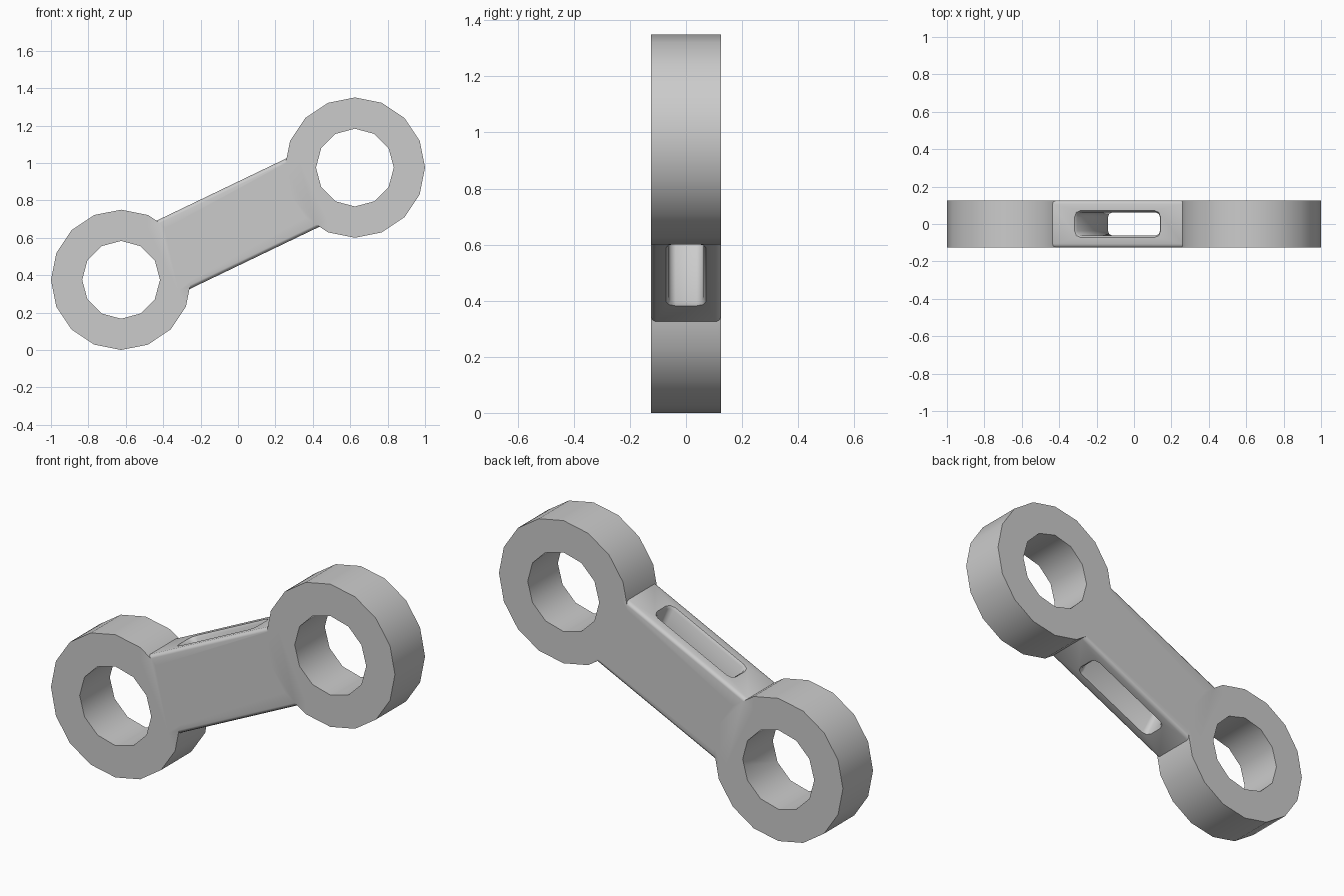
import bpy
from math import pi, atan2, radians, sin, cos
from mathutils import Matrix
import bmesh

if "Cube" in bpy.data.objects:
    bpy.data.objects.remove(bpy.data.objects["Cube"])

T = 0.125                                   # half thickness
ENDS = [(-0.625, 0.375), (0.625, 0.975)]    # eye centres (x, z)
ANG = atan2(0.6, 1.25)                      # tilt of the bar
PLACE = Matrix.Translation((0, 0, 0.675)) @ Matrix.Rotation(-ANG, 4, 'Y')


def eye_cylinder(name, centre, radius, half, sides):
    bpy.ops.mesh.primitive_cylinder_add(vertices=sides, radius=radius, depth=2 * half,
                                        location=(centre[0], 0, centre[1]),
                                        rotation=(pi / 2, 0, 0))
    ob = bpy.context.object
    ob.name = name
    return ob


def new_object(name, bm):
    bmesh.ops.recalc_face_normals(bm, faces=bm.faces)
    me = bpy.data.meshes.new(name)
    bm.to_mesh(me)
    bm.free()
    ob = bpy.data.objects.new(name, me)
    ob.matrix_world = PLACE
    bpy.context.collection.objects.link(ob)
    return ob


def combine(target, other, operation):
    mod = target.modifiers.new(operation, 'BOOLEAN')
    mod.operation, mod.solver, mod.object = operation, 'EXACT', other
    bpy.ops.object.select_all(action='DESELECT')
    bpy.context.view_layer.objects.active = target
    target.select_set(True)
    bpy.ops.object.modifier_apply(modifier=mod.name)
    bpy.data.objects.remove(other)


# bar with rounded long edges
bm = bmesh.new()
bmesh.ops.create_cube(bm, size=2, matrix=Matrix.Diagonal((0.443, T, 0.203, 1)))
long_edges = [e for e in bm.edges if abs(e.verts[0].co.x - e.verts[1].co.x) > 0.1]
bmesh.ops.bevel(bm, geom=long_edges, offset=0.018, segments=2, profile=0.5, affect='EDGES')
link = new_object("connecting_link", bm)

# round eyes at both ends
for c in ENDS:
    combine(link, eye_cylinder("eye", c, 0.375, T, 16), 'UNION')

# bored holes
for c in ENDS:
    combine(link, eye_cylinder("bore", c, 0.208, 0.3, 12), 'DIFFERENCE')

# slot through the bar: rounded rectangle sections, flared at both rims
bm = bmesh.new()
rings = []
for z, grow in ((-0.3, 0.01), (-0.203, 0.01), (-0.19, 0), (0.19, 0), (0.203, 0.01), (0.3, 0.01)):
    ring = []
    for q, (sx, sy) in enumerate(((1, 1), (-1, 1), (-1, -1), (1, -1))):
        for k in range(3):
            a = q * pi / 2 + k * pi / 4
            r = 0.025 + grow
            ring.append(bm.verts.new((sx * 0.22 + r * cos(a), sy * 0.037 + r * sin(a), z)))
    rings.append(ring)
for a, b in zip(rings, rings[1:]):
    for i in range(12):
        j = (i + 1) % 12
        bm.faces.new((a[i], a[j], b[j], b[i]))
bm.faces.new(rings[0])
bm.faces.new(rings[-1])
combine(link, new_object("slot", bm), 'DIFFERENCE')

bpy.ops.object.shade_smooth_by_angle(angle=radians(46))
